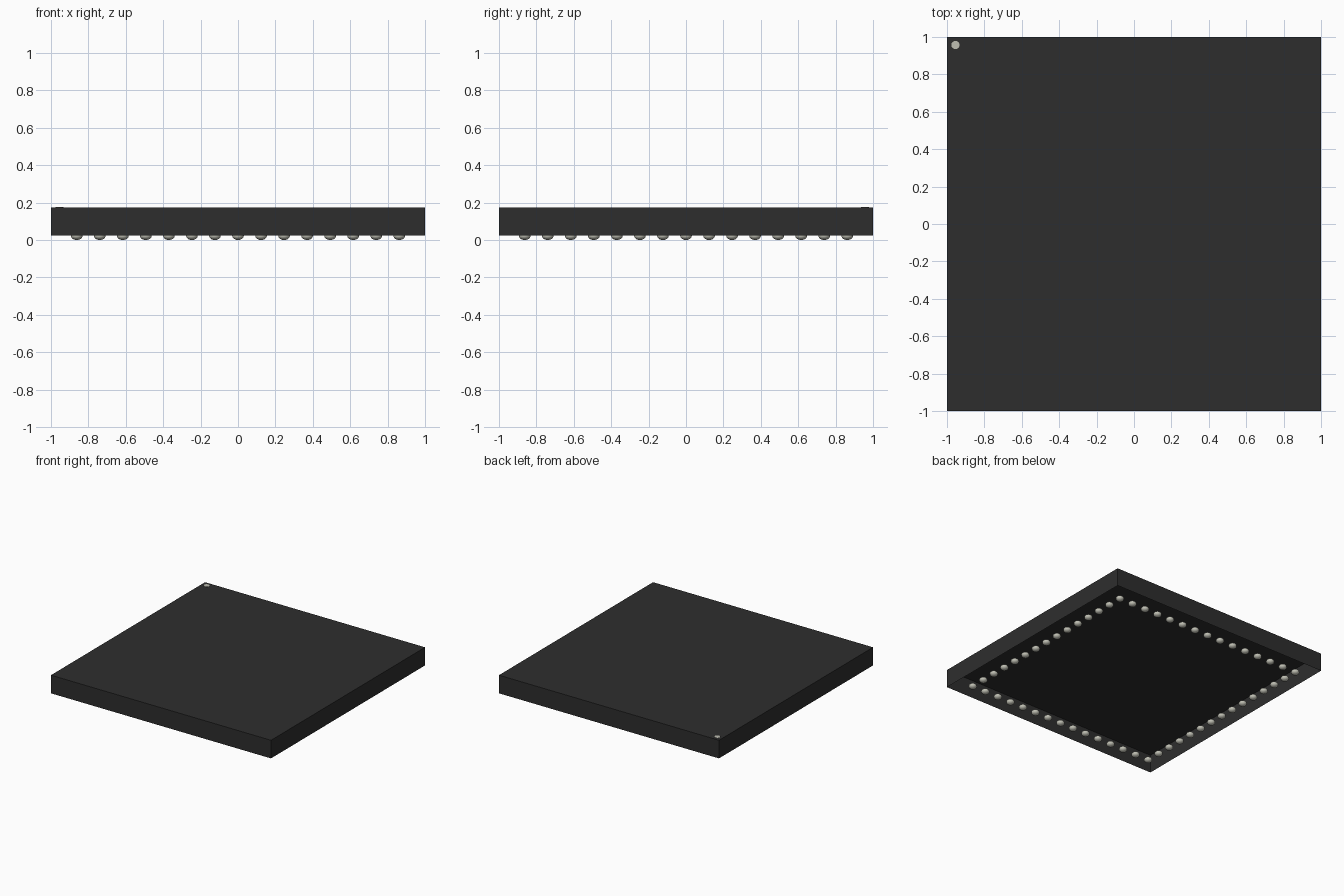
import bpy, bmesh, math
from mathutils import Matrix

cube = bpy.data.objects.get("Cube")
if cube:
    bpy.data.objects.remove(cube, do_unlink=True)


def material(name, rgb, rough):
    m = bpy.data.materials.new(name)
    m.use_nodes = True
    m.diffuse_color = (*rgb, 1)
    bsdf = m.node_tree.nodes["Principled BSDF"]
    bsdf.inputs["Base Color"].default_value = (*rgb, 1)
    bsdf.inputs["Roughness"].default_value = rough
    return m


def finish(name, bm, mat, smooth=False):
    mesh = bpy.data.meshes.new(name)
    bm.to_mesh(mesh)
    bm.free()
    mesh.materials.append(mat)
    for p in mesh.polygons:
        p.use_smooth = smooth
    obj = bpy.data.objects.new(name, mesh)
    bpy.context.collection.objects.link(obj)
    return obj


black = material("black plastic", (0.027, 0.027, 0.027), 0.6)
metal = material("solder grey", (0.52, 0.52, 0.45), 0.5)

BOTTOM, TOP = 0.025, 0.174

# Package shell: a flat box, open underneath
bm = bmesh.new()
bmesh.ops.create_cube(bm, size=1, matrix=Matrix.Translation((0, 0, (BOTTOM + TOP) / 2))
                      @ Matrix.Diagonal((2, 2, TOP - BOTTOM, 1)))
bmesh.ops.delete(bm, geom=[f for f in bm.faces if f.normal.z < -0.9], context='FACES_ONLY')
finish("package_body", bm, black)

# Solder balls: flattened spheres in a single square ring
COUNT, EDGE = 15, 0.862
step = 2 * EDGE / (COUNT - 1)
bm = bmesh.new()
for i in range(COUNT):
    for j in range(COUNT):
        if i in (0, COUNT - 1) or j in (0, COUNT - 1):
            place = Matrix.Translation((-EDGE + i * step, -EDGE + j * step, 0.022))
            bmesh.ops.create_uvsphere(bm, u_segments=20, v_segments=12, radius=1,
                                      matrix=place @ Matrix.Diagonal((0.031, 0.031, 0.022, 1)))
finish("solder_balls", bm, metal, smooth=True)

# Corner marker dot on the top face
bm = bmesh.new()
bmesh.ops.create_cone(bm, cap_ends=True, segments=20, radius1=0.022, radius2=0.022, depth=0.004,
                      matrix=Matrix.Translation((-0.955, 0.957, TOP)))
finish("corner_marker", bm, metal)
